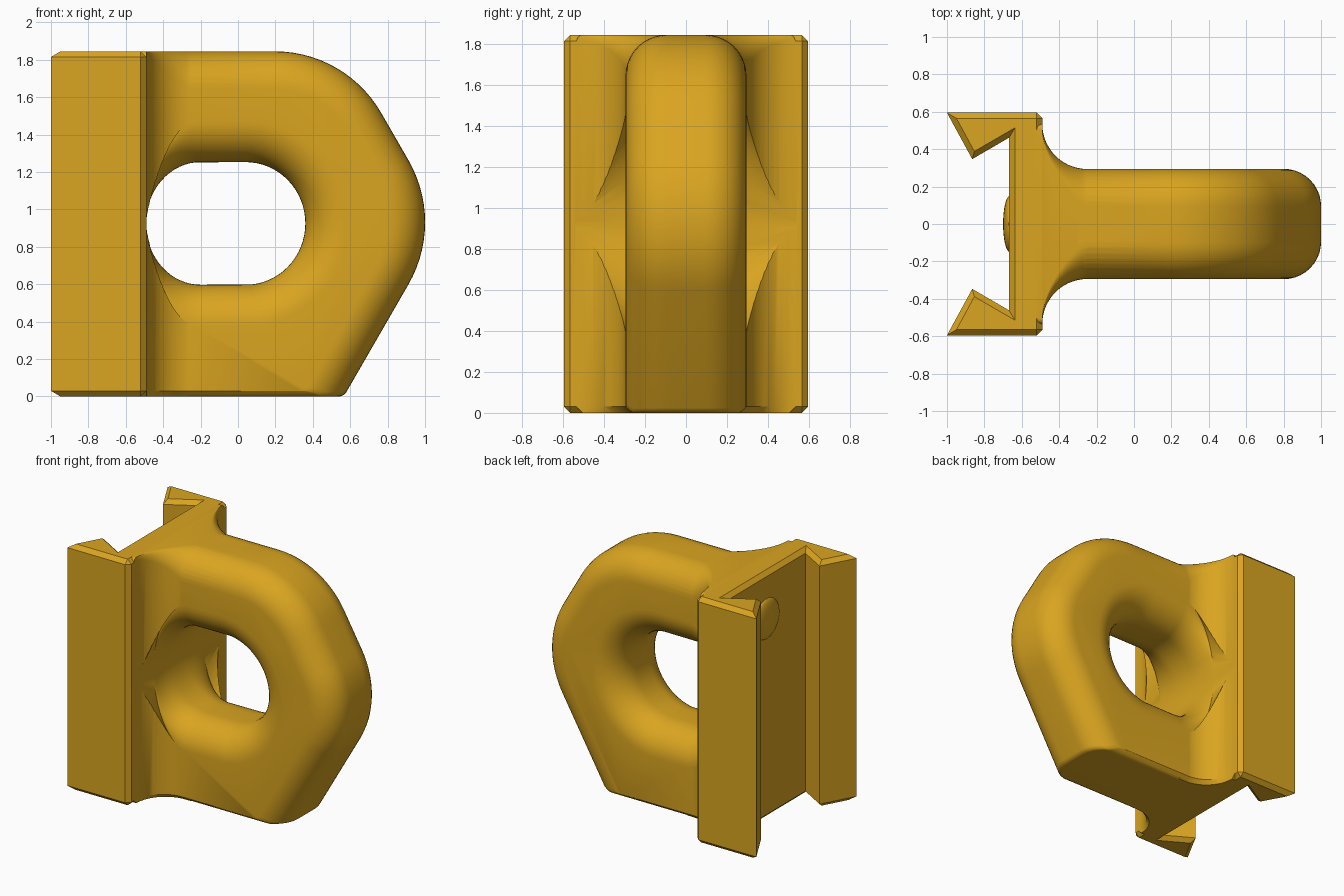
import bpy, bmesh
from math import sin, cos, tan, pi, sqrt, radians
from mathutils import Vector

if "Cube" in bpy.data.objects:
    bpy.data.objects.remove(bpy.data.objects["Cube"])

HEIGHT = 1.845
HALF = 0.295       # half thickness of the ring
ROUND = 0.2        # rounding of the outer ring edges
FLARE = 0.22       # rounding of the hole edges
MID = 0.925        # height of the hole centre

gold = bpy.data.materials.new("golden_yellow")
gold.use_nodes = True
gold.diffuse_color = (0.7, 0.376, 0.0144, 1)
gold.node_tree.nodes["Principled BSDF"].inputs["Base Color"].default_value = gold.diffuse_color


def make_object(name, bm):
    bmesh.ops.recalc_face_normals(bm, faces=bm.faces)
    mesh = bpy.data.meshes.new(name)
    bm.to_mesh(mesh)
    bm.free()
    mesh.materials.append(gold)
    obj = bpy.data.objects.new(name, mesh)
    bpy.context.collection.objects.link(obj)
    return obj


def loft(name, rings):
    """Skin a row of rings with equal point counts and cap both ends."""
    bm = bmesh.new()
    loops = [[bm.verts.new(p) for p in ring] for ring in rings]
    n = len(loops[0])
    for a, b in zip(loops, loops[1:]):
        for i in range(n):
            j = (i + 1) % n
            bm.faces.new((a[i], a[j], b[j], b[i]))
    bm.faces.new(loops[0])
    bm.faces.new(loops[-1])
    return make_object(name, bm)


def round_corners(corners, steps):
    """Turn (x, z, radius) corners into an outline with arcs."""
    out = []
    for i, (x, z, r) in enumerate(corners):
        p = Vector((x, z))
        if r == 0:
            out.append(p)
            continue
        a = (Vector(corners[i - 1][:2]) - p).normalized()
        b = (Vector(corners[(i + 1) % len(corners)][:2]) - p).normalized()
        half = a.angle(b) / 2
        centre = p + (a + b).normalized() * r / sin(half)
        start = (p + a * r / tan(half) - centre).normalized()
        end = (p + b * r / tan(half) - centre).normalized()
        for k in range(steps + 1):
            out.append(centre + start.slerp(end, k / steps).normalized() * r)
    return out


# Ring body: outline inset towards both faces
def ring_outline(y, inset):
    slope, side = tan(radians(30)), inset / cos(radians(30))
    low = max(0, abs(y) - 0.265)
    top = HEIGHT - inset
    corners = [(-0.3, low, 0),
               (0.566 + slope * low - side, low, 0.05),
               (1.103 - side, 0.931, 0.665 - inset),
               (1.641 - slope * top - side, top, 0.655 - inset),
               (-0.3, top, 0)]
    return [(p.x, y, p.y) for p in round_corners(corners, 14)]


levels = [(HALF - ROUND + ROUND * sin(a), ROUND * (1 - cos(a)))
          for a in [k * pi / 20 for k in range(11)]]
levels = [(-y, d) for y, d in reversed(levels)] + levels
body = loft("ring_bracket", [ring_outline(y, d) for y, d in levels])


# Neck: flares from the ring into the rail plate
def neck_section(x):
    t = min(1, max(0, (-0.25 - x) / 0.24))
    h = HALF - 0.001 + 0.24 - 0.24 * sqrt(1 - t * t)
    r = ROUND + (0.03 - ROUND) * t
    right = [(h - 0.03, 0), (h, 0.03)]
    right += [(h - r + r * cos(a), HEIGHT - r + r * sin(a))
              for a in [k * pi / 20 for k in range(11)]]
    return [(x, y, z) for y, z in right] + [(x, -y, z) for y, z in reversed(right)]


stations = [-0.6] + [-0.25 - 0.24 * sin(k * pi / 28) for k in range(14, -1, -1)] + [-0.2]
neck = loft("neck", [neck_section(x) for x in stations])

# Rail plate with dovetail slot
half_plan = [(-0.49, 0.595), (-1, 0.595), (-0.865, 0.347), (-0.667, 0.462)]
plan = half_plan + [(x, -y) for x, y in reversed(half_plan)]
bm = bmesh.new()
base = bm.faces.new([bm.verts.new((x, y, 0)) for x, y in plan])
new = bmesh.ops.extrude_face_region(bm, geom=[base])["geom"]
bmesh.ops.translate(bm, vec=(0, 0, HEIGHT),
                    verts=[v for v in new if isinstance(v, bmesh.types.BMVert)])
bmesh.ops.recalc_face_normals(bm, faces=bm.faces)
rim = [e for e in bm.edges
       if e.verts[0].co.z == e.verts[1].co.z
       or all(v.co.x > -0.5 for v in e.verts)]
bmesh.ops.bevel(bm, geom=rim, offset=0.03, segments=1, affect="EDGES", profile=0.5)
plate = make_object("rail_plate", bm)


# Hole cutter: flared above, below and to the right, flat beside the plate
def hole_outline(y, flare, height):
    ring = []
    for k in range(64):
        c, s = cos(k * pi / 32), sin(k * pi / 32)
        x = 0.04 + (0.32 + flare) * c if c > 0 else -0.2 + 0.292 * c
        ring.append((x, y, MID + height * s))
    return ring


cuts = []
for k in range(13):
    a = k * pi / 24
    d = FLARE * (1 - cos(a))
    cuts.append((HALF - FLARE + FLARE * sin(a), d, 0.328 + d))
cuts.append((0.54, FLARE, 0.18))
cuts = [(-y, d, h) for y, d, h in reversed(cuts)] + cuts
cutter = loft("hole_cutter", [hole_outline(*c) for c in cuts])
cutter.hide_render = True

# Combine the parts and cut the hole
bpy.context.view_layer.objects.active = body
for tool, mode in ((neck, "UNION"), (plate, "UNION"), (cutter, "DIFFERENCE")):
    mod = body.modifiers.new(tool.name, "BOOLEAN")
    mod.operation, mod.object, mod.solver = mode, tool, "EXACT"
    bpy.ops.object.modifier_apply(modifier=mod.name)
    bpy.data.objects.remove(tool)

# Small detent bump on the slot wall
bm = bmesh.new()
bmesh.ops.create_uvsphere(bm, u_segments=32, v_segments=16, radius=1)
bmesh.ops.scale(bm, vec=(0.035, 0.15, 0.15), verts=bm.verts)
bmesh.ops.translate(bm, vec=(-0.665, 0, 1.5), verts=bm.verts)
bump = make_object("detent_bump", bm)

for obj in (body, bump):
    bpy.ops.object.select_all(action="DESELECT")
    obj.select_set(True)
    bpy.context.view_layer.objects.active = obj
    bpy.ops.object.shade_smooth_by_angle(angle=radians(28))
